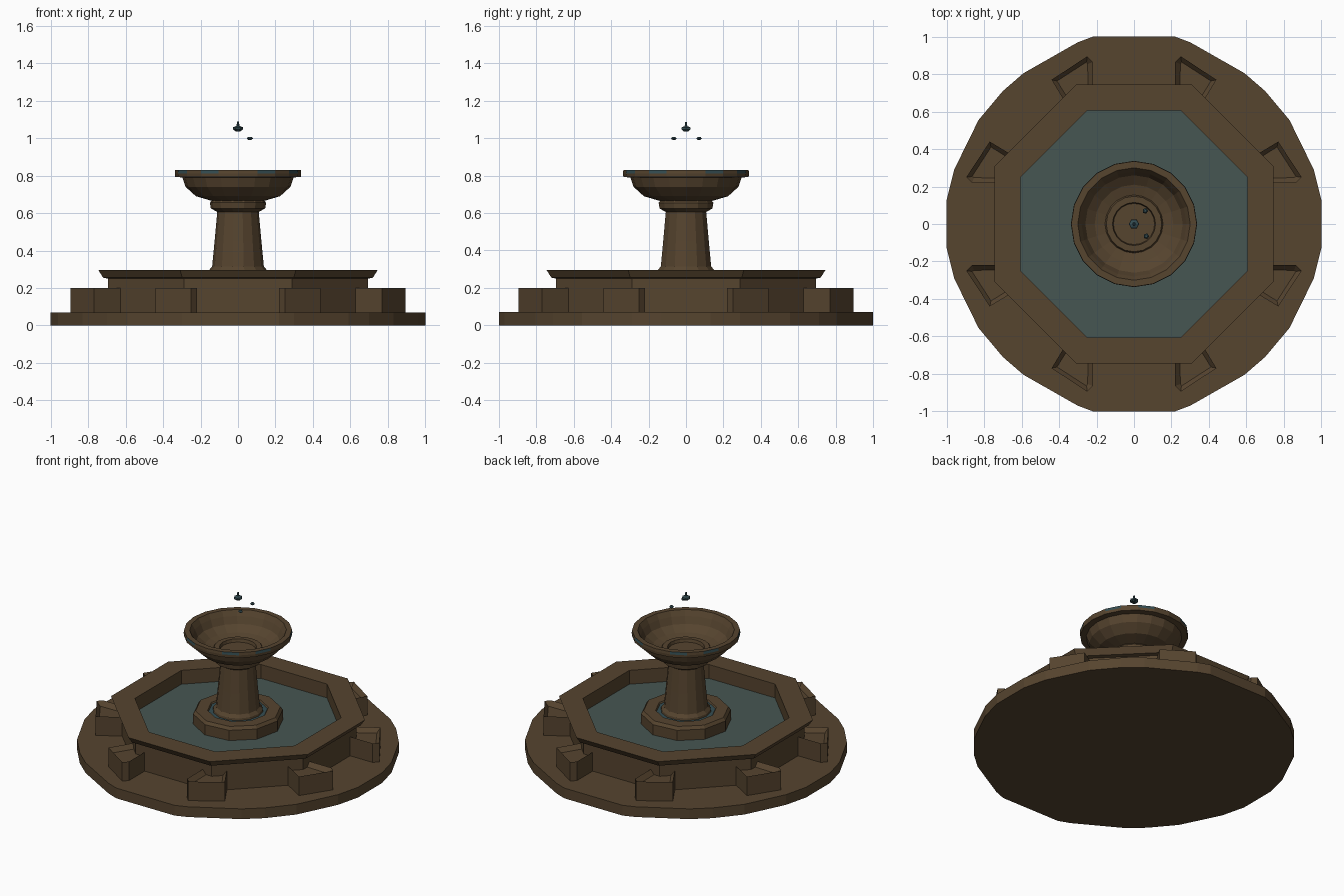
import bpy, bmesh, math

if "Cube" in bpy.data.objects:
    bpy.data.objects.remove(bpy.data.objects["Cube"])

def material(name, rgb):
    m = bpy.data.materials.new(name)
    m.diffuse_color = (*rgb, 1)
    m.use_nodes = True
    m.node_tree.nodes["Principled BSDF"].inputs["Base Color"].default_value = m.diffuse_color
    return m

STONE = material("brown_stone", (0.093, 0.058, 0.028))
WATER = material("still_water", (0.062, 0.093, 0.084))
WET = material("wet_blue", (0.035, 0.075, 0.085))

def finish(name, bm, mats):
    bmesh.ops.recalc_face_normals(bm, faces=bm.faces)
    me = bpy.data.meshes.new(name)
    bm.to_mesh(me)
    bm.free()
    for m in mats:
        me.materials.append(m)
    ob = bpy.data.objects.new(name, me)
    bpy.context.collection.objects.link(ob)
    return ob

def lathe(name, profile, n, mats=(STONE,), turn=0.0, closed=False, at=(0, 0), paint=None):
    """Faceted turned shape from (radius, z) points; capped, or closed into a ring."""
    bm = bmesh.new()
    rings = []
    for r, z in profile:
        rings.append([bm.verts.new((at[0] + r * math.cos(turn + 2 * math.pi * i / n),
                                    at[1] + r * math.sin(turn + 2 * math.pi * i / n), z))
                      for i in range(n)])
    pairs = list(zip(rings, rings[1:]))
    if closed:
        pairs.append((rings[-1], rings[0]))
    else:
        bm.faces.new(rings[0])
        bm.faces.new(rings[-1])
    for row, (a, b) in enumerate(pairs):
        for i in range(n):
            j = (i + 1) % n
            f = bm.faces.new((a[i], a[j], b[j], b[i]))
            if paint:
                f.material_index = paint(row, i)
    return finish(name, bm, mats)

def prism(name, pts, z0, z1, recess=None):
    bm = bmesh.new()
    f = bm.faces.new([bm.verts.new((x, y, z0)) for x, y in pts])
    up = bmesh.ops.extrude_face_region(bm, geom=[f])["geom"]
    bmesh.ops.translate(bm, vec=(0, 0, z1 - z0), verts=[v for v in up if isinstance(v, bmesh.types.BMVert)])
    bm.normal_update()
    if recess:
        bmesh.ops.recalc_face_normals(bm, faces=bm.faces)
        top = max(bm.faces, key=lambda f: f.calc_center_median().z)
        bmesh.ops.inset_region(bm, faces=[top], thickness=recess)
        bmesh.ops.translate(bm, vec=(0, 0, -recess), verts=top.verts)
    return finish(name, bm, [STONE])

# Ground slab: one quarter outline mirrored to all four
q = [(1.0, 0.13), (0.96, 0.29), (0.83, 0.555), (0.70, 0.71), (0.59, 0.805), (0.30, 0.97), (0.22, 1.0)]
half = q + [(-x, y) for x, y in reversed(q)]
prism("ground_slab", half + [(-x, -y) for x, y in half], 0, 0.07)

# Octagonal basin wall with overhanging cap
E = math.pi / 8
K = 1 / math.cos(E)
wall = [(0.695, 0.06), (0.695, 0.25), (0.72, 0.255), (0.745, 0.295), (0.605, 0.295), (0.605, 0.06)]
lathe("basin_wall", [(a * K, z) for a, z in wall], 8, turn=E, closed=True)

# Basin water
lathe("basin_water", [(0.61 * K, 0.18), (0.61 * K, 0.20)], 8, [WATER], turn=E)

# Corner blocks: one outline in all eight mirrored positions
block = [(0.22, 0.66), (0.22, 0.865), (0.25, 0.895), (0.44, 0.77), (0.35, 0.62)]
for sx in (1, -1):
    for sy in (1, -1):
        for swap in (False, True):
            pts = [(y, x) if swap else (x, y) for x, y in block]
            prism("corner_block", [(sx * x, sy * y) for x, y in pts], 0.06, 0.20, 0.03)

# Pedestal foot, with a thin wet ring around the column
lathe("pedestal_foot", [(0.28, 0.10), (0.28, 0.27), (0.265, 0.29), (0.19, 0.29), (0.18, 0.275)], 10, turn=0.1)
lathe("wet_ring", [(0.185, 0.27), (0.185, 0.281), (0.155, 0.281), (0.155, 0.27)], 16, [WET], closed=True)

# Tapered column and capital
lathe("column", [(0.16, 0.26), (0.155, 0.295), (0.138, 0.315), (0.125, 0.45), (0.11, 0.615)], 14)
lathe("capital", [(0.11, 0.605), (0.145, 0.625), (0.15, 0.655), (0.135, 0.675)], 14)

# Upper bowl, outside then inside, with a low boss ring on its floor
bowl = [(0.14, 0.665), (0.225, 0.69), (0.28, 0.74), (0.297, 0.79), (0.335, 0.793), (0.337, 0.812),
        (0.335, 0.83), (0.30, 0.83), (0.28, 0.795), (0.26, 0.75), (0.21, 0.715), (0.155, 0.70),
        (0.148, 0.715), (0.115, 0.715), (0.11, 0.695)]
lathe("upper_bowl", bowl, 20, [STONE, WET],
      paint=lambda row, i: 1 if row == 5 and i % 5 in (1, 3) else 0)

# Spray at the top: a small pointed tip and loose drops
lathe("spray_tip", [(0.012, 1.035), (0.028, 1.048), (0.026, 1.058), (0.008, 1.065), (0.005, 1.088)], 6, [WET])
for x, y in ((0.065, -0.065), (0.06, 0.07)):
    lathe("water_drop", [(0.006, 0.99), (0.016, 0.998), (0.008, 1.007)], 5, [WET], at=(x, y))
